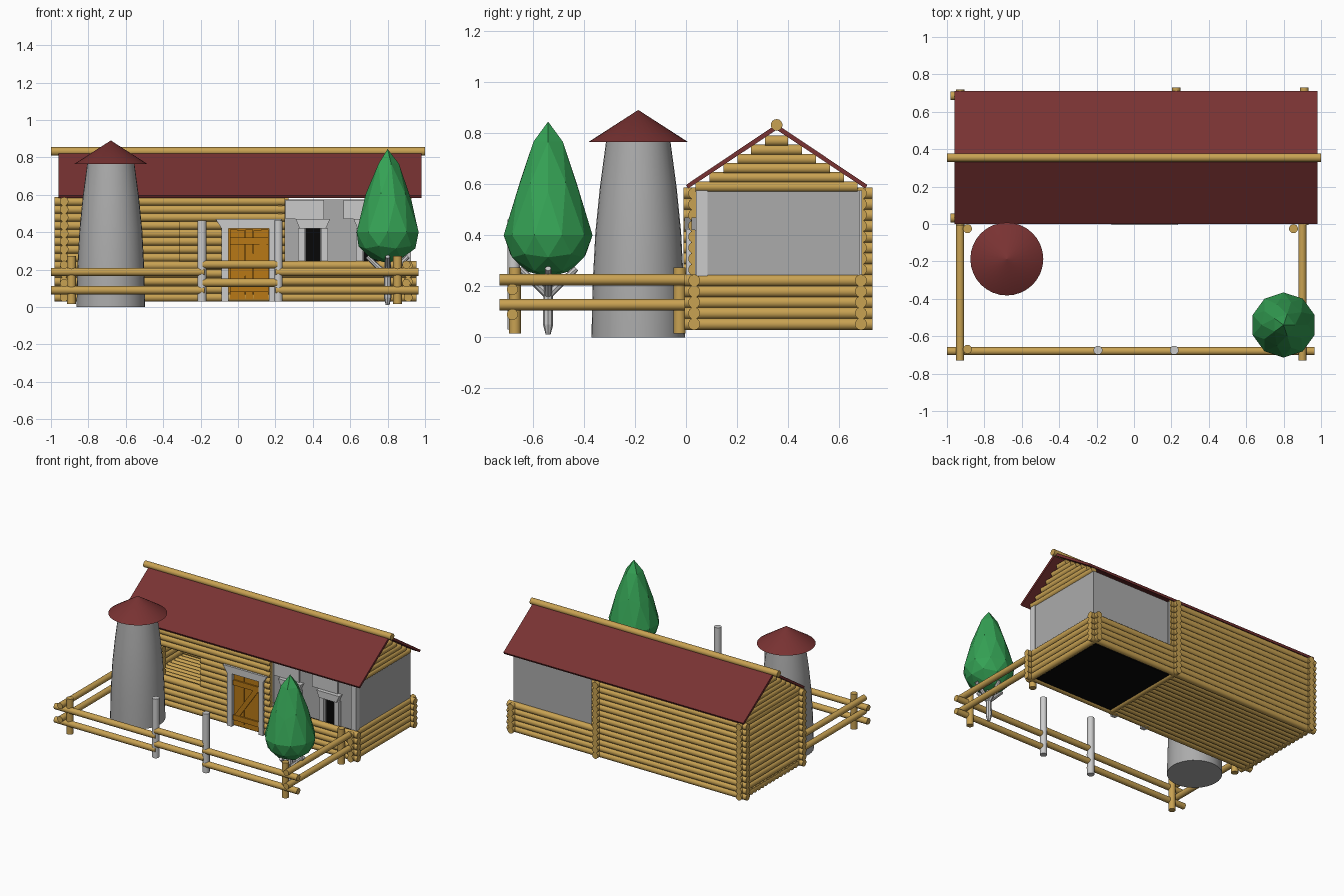
import bpy, bmesh, math
from mathutils import Vector, Matrix

if "Cube" in bpy.data.objects:
    bpy.data.objects.remove(bpy.data.objects["Cube"])


def mat(name, rgb):
    m = bpy.data.materials.new(name)
    m.diffuse_color = (*rgb, 1)
    m.use_nodes = True
    m.node_tree.nodes["Principled BSDF"].inputs["Base Color"].default_value = m.diffuse_color
    return m


WOOD = mat("log_wood", (0.58, 0.36, 0.085))
ROOF = mat("dark_red_roof", (0.19, 0.032, 0.032))
STONE = mat("grey_stone", (0.41, 0.41, 0.41))
LIGHT = mat("light_stone", (0.60, 0.60, 0.60))
DOOR = mat("door_brown", (0.48, 0.19, 0.008))
LEAF = mat("leaf_green", (0.035, 0.36, 0.09))
BLACK = mat("black_interior", (0.002, 0.002, 0.002))


def finish(bm, name, material, smooth=None):
    bmesh.ops.recalc_face_normals(bm, faces=bm.faces)
    me = bpy.data.meshes.new(name)
    bm.to_mesh(me)
    bm.free()
    me.materials.append(material)
    ob = bpy.data.objects.new(name, me)
    bpy.context.collection.objects.link(ob)
    if smooth:
        bpy.ops.object.select_all(action='DESELECT')
        ob.select_set(True)
        bpy.context.view_layer.objects.active = ob
        bpy.ops.object.shade_smooth_by_angle(angle=math.radians(smooth))
    return ob


def logs(name, items, material=WOOD, sides=14):
    """items: (start, end, start radius[, end radius])"""
    bm = bmesh.new()
    for a, b, r, *r2 in items:
        a, b = Vector(a), Vector(b)
        d = b - a
        m = Matrix.Translation((a + b) / 2) @ d.to_track_quat('Z', 'Y').to_matrix().to_4x4()
        bmesh.ops.create_cone(bm, cap_ends=True, segments=sides, radius1=r,
                              radius2=r2[0] if r2 else r, depth=d.length, matrix=m)
    return finish(bm, name, material, 40)


def boxes(name, items, material):
    """items: (x0, x1, y0, y1, z0, z1)"""
    bm = bmesh.new()
    for x0, x1, y0, y1, z0, z1 in items:
        m = Matrix.Translation(((x0 + x1) / 2, (y0 + y1) / 2, (z0 + z1) / 2)) @ \
            Matrix.Diagonal((x1 - x0, y1 - y0, z1 - z0, 1))
        bmesh.ops.create_cube(bm, size=1, matrix=m)
    return finish(bm, name, material)


def prism(name, pts, depth, material):
    """extrude a 3D polygon along the depth vector"""
    bm = bmesh.new()
    f = bm.faces.new([bm.verts.new(p) for p in pts])
    ext = bmesh.ops.extrude_face_region(bm, geom=[f])["geom"]
    bmesh.ops.translate(bm, vec=depth, verts=[v for v in ext if isinstance(v, bmesh.types.BMVert)])
    return finish(bm, name, material)


def lathe(name, profile, centre, material, sides=32):
    bm = bmesh.new()
    rings = []
    for r, z in profile:
        rings.append([bm.verts.new((centre[0] + r * math.cos(2 * math.pi * i / sides),
                                    centre[1] + r * math.sin(2 * math.pi * i / sides), z))
                      for i in range(sides)])
    for a, b in zip(rings, rings[1:]):
        for i in range(sides):
            j = (i + 1) % sides
            bm.faces.new((a[i], a[j], b[j], b[i]))
    bm.faces.new(rings[0])
    bm.faces.new(rings[-1])
    return finish(bm, name, material, 35)


# log walls of the left room, with a window gap and a doorway in the front
R, PITCH, YF, YB, XL, XC, XR = 0.0235, 0.0427, 0.032, 0.685, -0.93, 0.225, 0.91
levels = [0.052 + PITCH * i for i in range(13)]
front = []
for z in levels:
    if 0.23 < z < 0.44:
        spans = [(-0.98, -0.62), (-0.315, -0.07), (0.18, 0.25)]
    elif z < 0.44:
        spans = [(-0.98, -0.07), (0.18, 0.25)]
    else:
        spans = [(-0.98, 0.25)]
    front += [((a, YF, z), (b, YF, z), R) for a, b in spans]
logs("front_log_wall", front)
logs("back_log_wall", [((-0.98, YB, z), (0.27, YB, z), R) for z in levels])
logs("left_log_wall", [((XL, -0.01, z), (XL, 0.72, z), R) for z in levels])
logs("cross_log_wall", [((XC, 0.02, z), (XC, 0.73, z), R) for z in levels])
logs("log_floor", [((-0.95, 0.04 + 0.0427 * i, 0.052), (XC, 0.04 + 0.0427 * i, 0.052), R)
                   for i in range(16)])

# low log base of the right room
for nm, y in (("front", YF), ("back", YB)):
    logs(nm + "_log_base", [((0.2, y, z), (0.955, y, z), R) for z in levels[:5]])
logs("right_log_base", [((XR, -0.005, z), (XR, 0.73, z), R) for z in levels[:5]])

# gables
for nm, x in (("left", XL), ("right", XR)):
    rows = []
    for i in range(6):
        z = 0.59 + i * 0.036
        half = (0.80 - z) * 0.355 / 0.235
        rows.append(((x, 0.355 - half, z), (x, 0.355 + half, z), 0.021))
    logs(nm + "_gable_logs", rows)

# stone upper room
boxes("stone_room", [(0.24, 0.92, 0.075, 0.68, 0.235, 0.575)], STONE)
boxes("stone_front_infill", [(0.25, 0.36, 0.06, 0.08, 0.235, 0.575),
                             (0.44, 0.67, 0.06, 0.08, 0.235, 0.575),
                             (0.75, 0.90, 0.06, 0.08, 0.235, 0.575)], STONE)
boxes("stone_corner_pillars", [(0.20, 0.25, 0.04, 0.085, 0.235, 0.58),
                               (0.885, 0.925, 0.04, 0.085, 0.235, 0.58),
                               (0.245, 0.28, 0.65, 0.69, 0.235, 0.575)], LIGHT)
boxes("dark_room_floor", [(0.25, 0.89, 0.055, 0.66, 0.036, 0.05)], BLACK)

# windows: black opening, jambs, flared lintel and panel above
for nm, x in (("left", 0.40), ("right", 0.71)):
    boxes(nm + "_window_dark", [(x - 0.045, x + 0.045, 0.068, 0.077, 0.235, 0.43)], BLACK)
    boxes(nm + "_window_surround", [(x - 0.08, x - 0.043, 0.035, 0.078, 0.235, 0.42),
                                    (x + 0.043, x + 0.08, 0.035, 0.078, 0.235, 0.42),
                                    (x - 0.145, x + 0.06, 0.05, 0.078, 0.47, 0.572)], LIGHT)
    prism(nm + "_window_lintel", [(x - 0.07, 0.022, 0.42), (x + 0.07, 0.022, 0.42),
                                  (x + 0.092, 0.022, 0.47), (x - 0.092, 0.022, 0.47)],
          (0, 0.056, 0), LIGHT)

# door with planks, braces and stone frame
w = 0.21 / 5
boxes("door_planks", [(-0.045 + i * w + 0.001, -0.045 + (i + 1) * w - 0.001, 0.016, 0.034,
                       0.04, 0.415 - 0.006 * (i % 2)) for i in range(5)], DOOR)
boxes("door_braces", [(-0.043, 0.163, 0.006, 0.018, z, z + 0.038) for z in (0.08, 0.335)], DOOR)
prism("door_diagonal", [(-0.035, 0.008, 0.118), (0.005, 0.008, 0.118),
                        (0.155, 0.008, 0.335), (0.115, 0.008, 0.335)], (0, 0.01, 0), DOOR)
boxes("door_backing", [(-0.07, 0.18, 0.034, 0.042, 0.04, 0.43)], DOOR)
boxes("door_frame", [(-0.088, -0.05, 0.0, 0.05, 0.03, 0.425),
                     (0.165, 0.203, 0.0, 0.05, 0.03, 0.425)], LIGHT)
prism("door_lintel", [(-0.088, -0.005, 0.42), (0.203, -0.005, 0.42),
                      (0.235, -0.005, 0.47), (-0.12, -0.005, 0.47)], (0, 0.055, 0), LIGHT)

# roof and ridge log
prism("roof", [(-0.96, 0.0, 0.597), (-0.96, 0.355, 0.835), (-0.96, 0.71, 0.597),
               (-0.96, 0.702, 0.583), (-0.96, 0.355, 0.813), (-0.96, 0.008, 0.583)],
      (1.94, 0, 0), ROOF)
logs("ridge_log", [((-1, 0.355, 0.832), (1, 0.355, 0.832), 0.023)])

# tower
C = (-0.68, -0.187)
lathe("tower_body", [(0.183, 0), (0.181, 0.12), (0.177, 0.24), (0.168, 0.41),
                     (0.15, 0.59), (0.126, 0.768)], C, STONE)
lathe("tower_roof", [(0.195, 0.765), (0.001, 0.89)], C, ROOF)

# fence
FR, FY = 0.022, -0.68
logs("fence_front_rails", [s for z in (0.09, 0.188) for s in (
    ((-1, FY, z), (-0.18, FY, z), FR), ((0.2, FY, z), (0.965, FY, z), FR),
    ((-0.19, FY, z + 0.04), (0.21, FY, z + 0.04), FR))])
for nm, x in (("left", -0.93), ("right", 0.90)):
    logs("fence_%s_rails" % nm, [((x, -0.73, z), (x, 0.0, z), FR) for z in (0.128, 0.226)])
logs("fence_posts", [((x, y, 0.015), (x, y, 0.273), 0.024)
                     for x in (-0.89, 0.853) for y in (-0.67, -0.025)])
logs("gate_posts", [((x, -0.675, 0.03), (x, -0.675, 0.462), 0.024) for x in (-0.193, 0.215)], LIGHT)

# tree
TX, TY = 0.80, -0.54
bm = bmesh.new()
bmesh.ops.create_icosphere(bm, subdivisions=2, radius=1)
for v in bm.verts:
    x, y, z = v.co
    s = 0.174 * (1 - 0.4 * max(z, 0))
    h = 0.445 * z ** 1.2 if z > 0 else 0.165 * z
    v.co = (TX + x * s, TY + y * s, 0.4 + h)
finish(bm, "tree_crown", LEAF)
trunk = [((TX, TY, 0.012), (TX, TY, 0.05), 0.01, 0.02), ((TX, TY, 0.05), (TX, TY, 0.3), 0.02, 0.017)]
for k in range(4):
    a = math.pi / 2 * k
    trunk.append(((TX, TY, 0.165), (TX + 0.11 * math.cos(a), TY + 0.11 * math.sin(a), 0.27), 0.017, 0.012))
logs("tree_trunk", trunk, LIGHT, 8)
